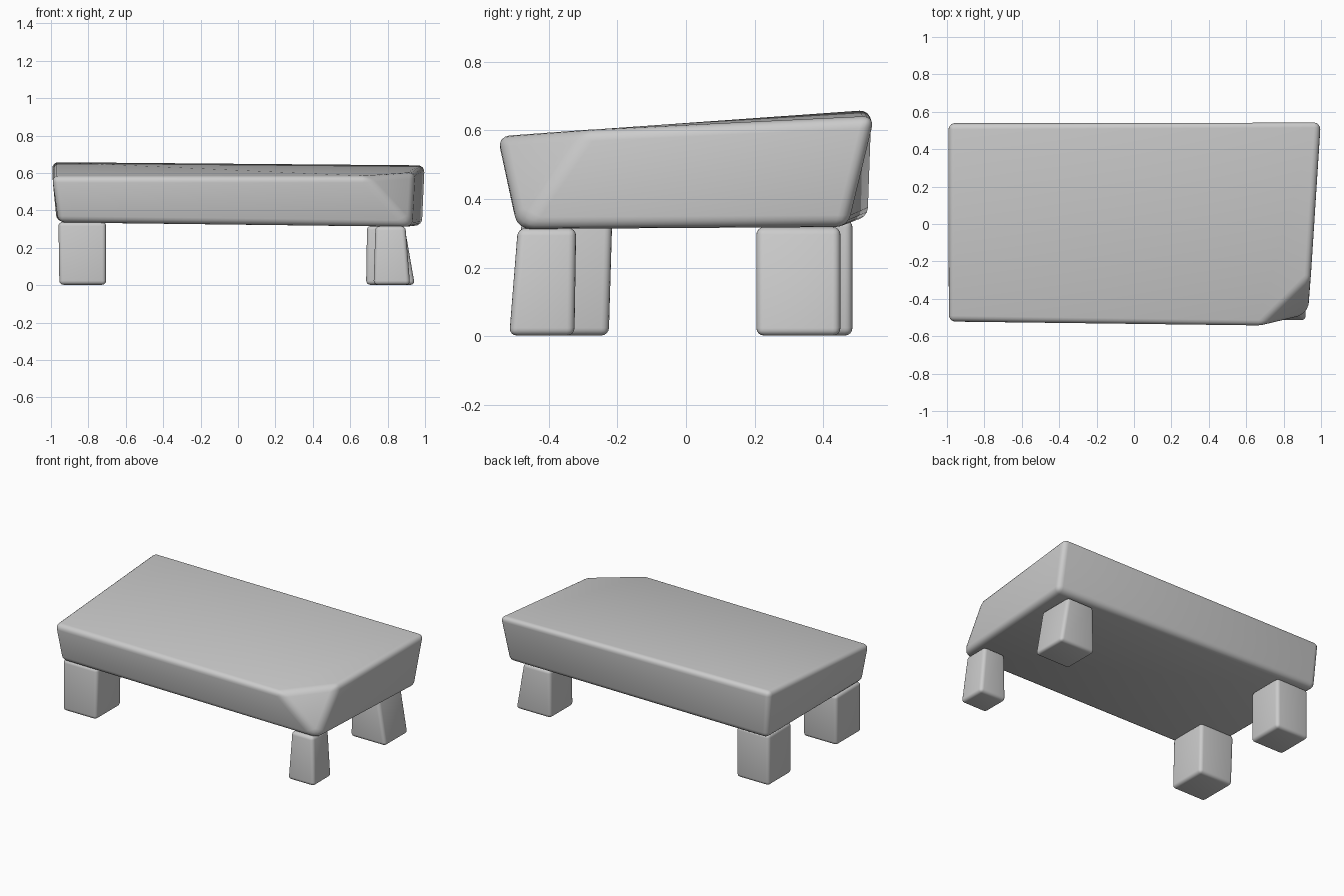
import bpy, bmesh

if "Cube" in bpy.data.objects:
    bpy.data.objects.remove(bpy.data.objects["Cube"])


def rounded_solid(name, verts, faces, bevel):
    """Irregular block with softly worn edges."""
    mesh = bpy.data.meshes.new(name)
    bm = bmesh.new()
    vs = [bm.verts.new(v) for v in verts]
    for f in faces:
        bm.faces.new([vs[i] for i in f])
    bmesh.ops.recalc_face_normals(bm, faces=bm.faces)
    bm.to_mesh(mesh)
    bm.free()
    obj = bpy.data.objects.new(name, mesh)
    bpy.context.collection.objects.link(obj)
    mod = obj.modifiers.new("worn_edges", 'BEVEL')
    mod.width = bevel
    mod.segments = 4
    mod.limit_method = 'NONE'
    bpy.context.view_layer.objects.active = obj
    obj.select_set(True)
    bpy.ops.object.shade_smooth()
    obj.select_set(False)
    return obj


# Tilted stone slab: four bottom corners, five top corners (one chipped away)
slab_verts = [
    (-0.96, -0.50, 0.335), (0.93, -0.49, 0.312), (0.985, 0.47, 0.318), (-0.97, 0.53, 0.34),
    (-0.995, -0.525, 0.582), (0.68, -0.55, 0.582), (0.945, -0.29, 0.603),
    (1.0, 0.55, 0.642), (-0.995, 0.54, 0.66),
]
slab_faces = [
    (3, 2, 1, 0), (4, 5, 6, 7, 8),
    (0, 1, 5, 4), (1, 6, 5), (1, 2, 7, 6), (2, 3, 8, 7), (3, 0, 4, 8),
]
rounded_solid("slab", slab_verts, slab_faces, 0.035)


# Legs: (x0, x1, y0, y1) footprints at the bottom and at the top, then height
def leg(name, bottom, top, height):
    verts = []
    for (x0, x1, y0, y1), z in ((bottom, 0.002), (top, height)):
        verts += [(x0, y0, z), (x1, y0, z), (x1, y1, z), (x0, y1, z)]
    faces = [(3, 2, 1, 0), (4, 5, 6, 7)]
    faces += [(i, (i + 1) % 4, (i + 1) % 4 + 4, i + 4) for i in range(4)]
    rounded_solid(name, verts, faces, 0.022)


leg("front_left_leg", (-0.955, -0.705, -0.49, -0.225), (-0.96, -0.705, -0.48, -0.215), 0.338)
leg("front_right_leg", (0.725, 0.92, -0.515, -0.325), (0.735, 0.895, -0.49, -0.32), 0.315)
leg("back_right_leg", (0.685, 0.945, 0.205, 0.45), (0.69, 0.89, 0.205, 0.45), 0.318)
leg("back_left_leg", (-0.95, -0.71, 0.24, 0.485), (-0.95, -0.71, 0.24, 0.485), 0.34)
